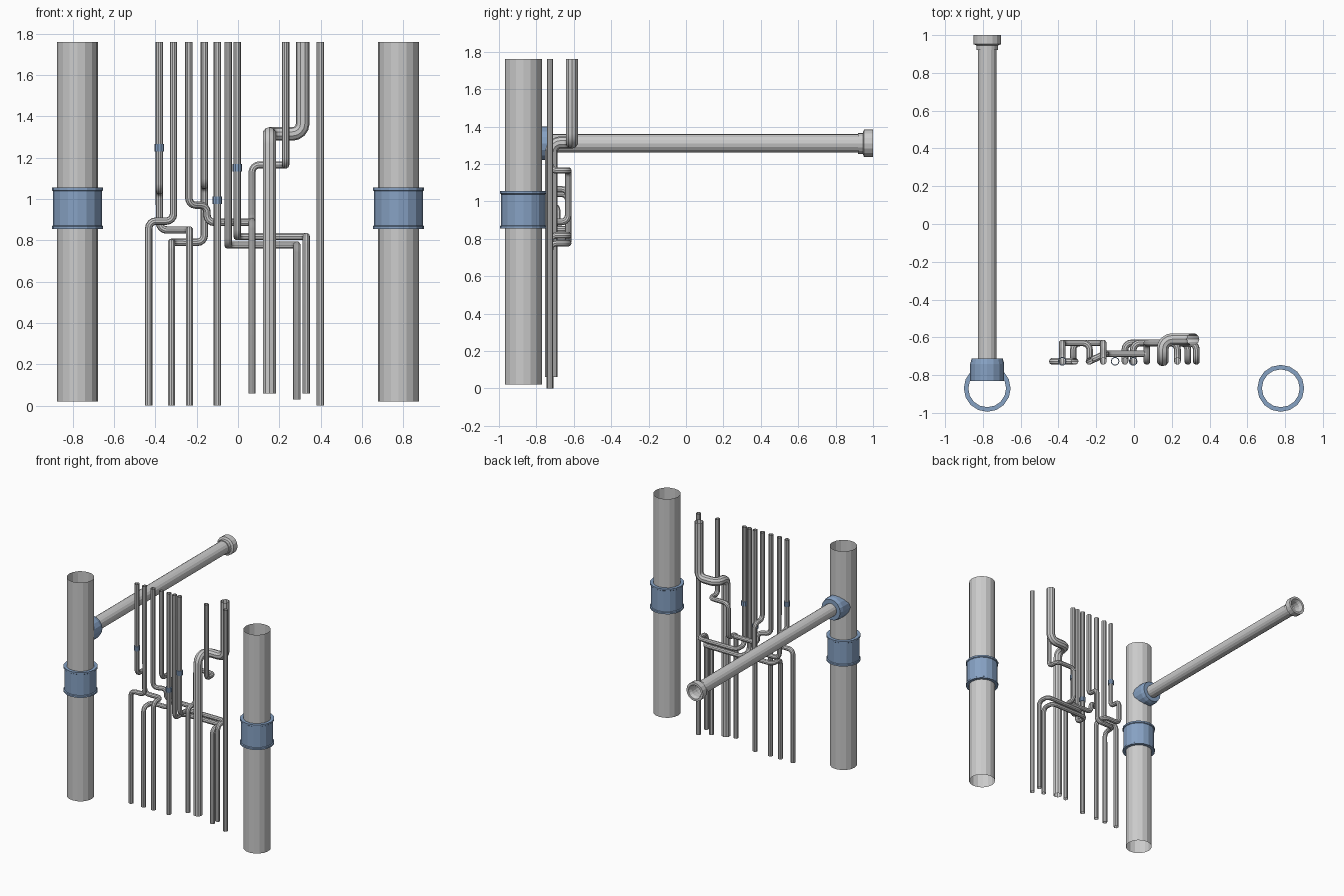
import bpy, bmesh
from math import sin, cos, pi
from mathutils import Vector, Matrix

if "Cube" in bpy.data.objects:
    bpy.data.objects.remove(bpy.data.objects["Cube"])

blue = bpy.data.materials.new("blue_fitting")
blue.diffuse_color = (0.24, 0.36, 0.55, 1)
blue.use_nodes = True
blue.node_tree.nodes["Principled BSDF"].inputs["Base Color"].default_value = blue.diffuse_color


def lathe(name, profile, loc, sides=16, along_y=False, closed=False, mat=None):
    """Revolve (radius, height) points about z, or about y if along_y."""
    bm = bmesh.new()
    rings = [[bm.verts.new((r * cos(2 * pi * i / sides), r * sin(2 * pi * i / sides), h))
              for i in range(sides)] for r, h in profile]
    if closed:
        rings.append(rings[0])
    for a, b in zip(rings, rings[1:]):
        for i in range(sides):
            j = (i + 1) % sides
            bm.faces.new((a[i], a[j], b[j], b[i]))
    if along_y:
        bm.transform(Matrix.Rotation(-pi / 2, 4, 'X'))
    bmesh.ops.recalc_face_normals(bm, faces=bm.faces)
    me = bpy.data.meshes.new(name)
    bm.to_mesh(me)
    bm.free()
    ob = bpy.data.objects.new(name, me)
    ob.location = loc
    bpy.context.collection.objects.link(ob)
    if mat:
        me.materials.append(mat)
    return ob


def pipe(name, pts, r=0.018, bend=0.035, steps=4):
    """Open tube along a path whose corners are rounded into elbows."""
    pts = [Vector(p) for p in pts]
    path = [pts[0]]
    for a, p, b in zip(pts, pts[1:], pts[2:]):
        u, v = a - p, b - p
        d = min(bend, u.length * 0.49, v.length * 0.49)
        u, v = u.normalized() * d, v.normalized() * d
        for k in range(steps + 1):
            t = k / steps * pi / 2
            path.append(p + u * (1 - sin(t)) + v * (1 - cos(t)))
    path.append(pts[-1])
    cu = bpy.data.curves.new(name, 'CURVE')
    cu.dimensions = '3D'
    cu.bevel_depth = r
    cu.bevel_resolution = 3
    sp = cu.splines.new('POLY')
    sp.points.add(len(path) - 1)
    for q, c in zip(sp.points, path):
        q.co = (*c, 1)
    ob = bpy.data.objects.new(name, cu)
    bpy.context.collection.objects.link(ob)
    bpy.ops.object.select_all(action='DESELECT')
    ob.select_set(True)
    bpy.context.view_layer.objects.active = ob
    bpy.ops.object.convert(target='MESH')
    bpy.ops.object.shade_smooth_by_angle()


# Large side pipes with flanged couplings
collar = [(0.1, 0.855), (0.124, 0.855), (0.124, 0.868), (0.118, 0.872),
          (0.118, 1.038), (0.124, 1.042), (0.124, 1.055), (0.1, 1.055)]
for side, x in (("left", -0.777), ("right", 0.777)):
    lathe(side + "_main_pipe", [(0.099, 0.02), (0.099, 1.76)], (x, -0.87, 0))
    lathe(side + "_coupling", collar, (x, -0.87, 0), closed=True, mat=blue)

# Horizontal branch, saddle and end socket
lathe("branch_pipe", [(0.05, -0.78), (0.05, 0.95)], (-0.777, 0, 1.31), along_y=True)
lathe("branch_saddle", [(0.09, -0.83), (0.09, -0.74), (0.082, -0.712), (0.05, -0.712)],
      (-0.777, 0, 1.31), along_y=True, mat=blue)
lathe("branch_socket", [(0.05, 0.92), (0.056, 0.92), (0.056, 0.945), (0.073, 0.952),
                        (0.073, 1.0), (0.055, 1.0), (0.045, 0.975), (0.045, 0.93)],
      (-0.777, 0, 1.31), along_y=True, closed=True)

# Small pipe runs: F is the front plane, B the back plane
F, B, T = -0.727, -0.63, 1.76


def offset_run(name, x0, x1, z0, z1, bottom, r=0.018, y=B):
    """Drop at x0, step back, cross over to x1, step forward, drop to the floor."""
    pts = [(x0, F, T), (x0, F, z0), (x0, y, z0)]
    if z0 != z1 and x0 < 0:
        pts.append((x0, y, z1))
    pts.append((x1, y, z0 if x0 > 0 else z1))
    if x0 > 0 and z0 != z1:
        pts.append((x1, y, z1))
    pts += [(x1, F, z1), (x1, F, bottom)]
    pipe(name, pts, r)


offset_run("run_1", -0.38, -0.235, 1.04, 0.85, 0)
offset_run("run_2", -0.163, -0.322, 1.065, 0.79, 0)
offset_run("run_3", -0.048, 0.285, 0.777, 0.777, 0.03)
offset_run("run_4", -0.004, 0.33, 0.818, 0.818, 0.06)
offset_run("run_5", 0.23, 0.068, 1.165, 0.89, 0.06)
pipe("front_run", [(-0.312, F, T), (-0.312, F, 0.893), (-0.432, F, 0.893), (-0.432, F, 0)])
pipe("cross_run", [(-0.238, F, T), (-0.238, F, 0.97), (-0.15, -0.687, 0.97),
                   (-0.15, -0.687, 0.887), (0.068, -0.687, 0.887)])
pipe("straight_pipe_centre", [(-0.1, F, T), (-0.1, F, 0)])
pipe("straight_pipe_right", [(0.398, F, T), (0.398, F, 0)])

# Thicker pipe
pipe("thick_run", [(0.313, -0.61, T), (0.313, -0.61, 1.315), (0.152, -0.61, 1.315),
                   (0.152, -0.72, 1.315), (0.152, -0.72, 0.06)], 0.033, 0.05)

# Small blue couplings
for i, (x, z) in enumerate(((-0.38, 1.248), (-0.1, 0.993), (-0.004, 1.152))):
    lathe(f"small_coupling_{i + 1}", [(0.018, -0.018), (0.023, -0.018), (0.023, 0.018),
                                      (0.018, 0.018)], (x, F, z), 10, closed=True, mat=blue)
